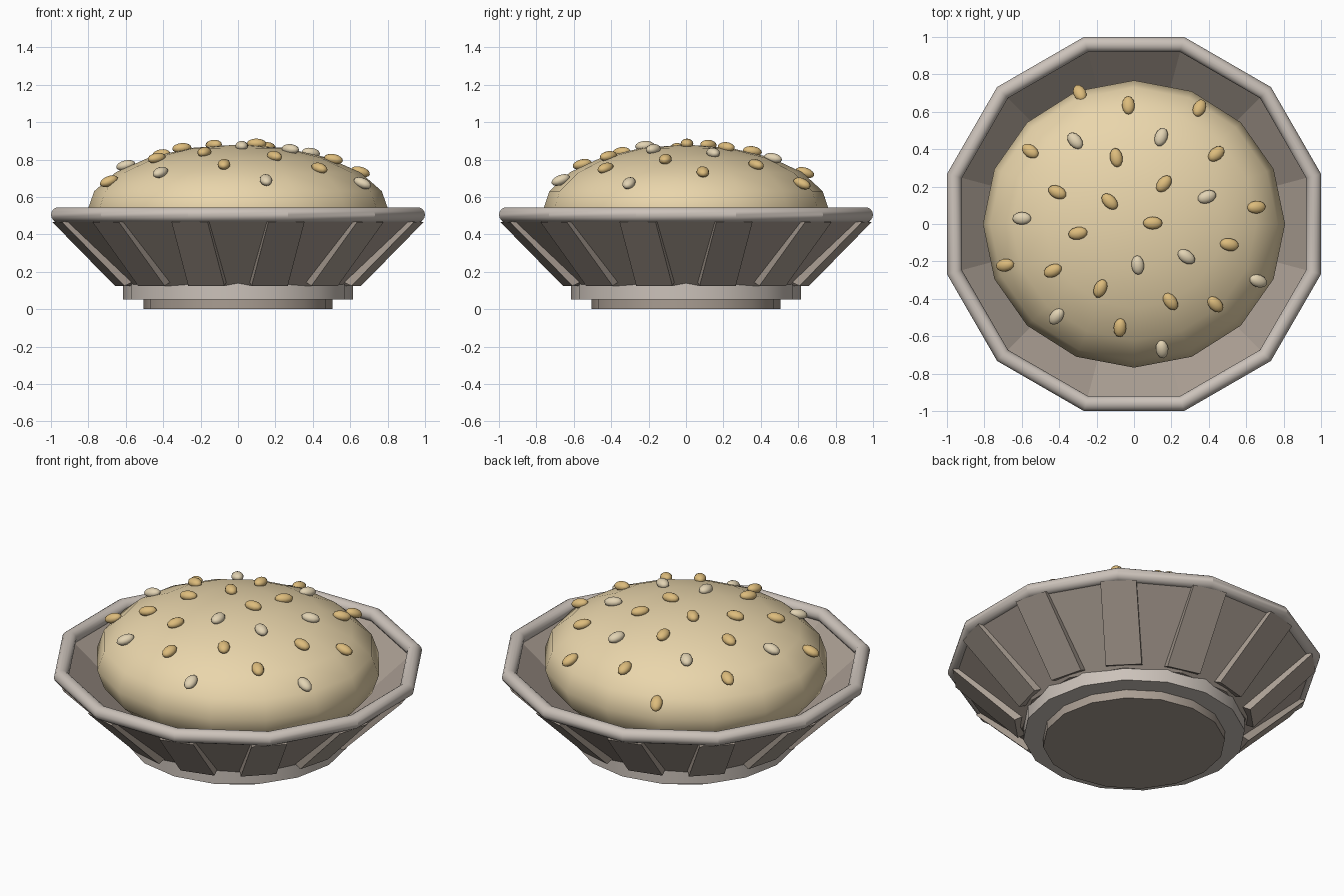
import bpy, bmesh, math
from math import sin, cos, pi, radians
from mathutils import Matrix, Vector

if "Cube" in bpy.data.objects:
    bpy.data.objects.remove(bpy.data.objects["Cube"])


def material(name, rgb):
    m = bpy.data.materials.new(name)
    m.diffuse_color = (*rgb, 1)
    m.use_nodes = True
    m.node_tree.nodes["Principled BSDF"].inputs["Base Color"].default_value = m.diffuse_color
    return m


stone = material("stone", (0.40, 0.34, 0.29))
pale_stone = material("pale_stone", (0.60, 0.54, 0.49))
dough = material("dough", (0.82, 0.67, 0.41))
gold = material("gold_seed", (0.72, 0.50, 0.20))
cream = material("cream_seed", (0.76, 0.65, 0.45))


def add_object(name, bm, mat, smooth=None):
    me = bpy.data.meshes.new(name)
    bmesh.ops.recalc_face_normals(bm, faces=bm.faces)
    bm.to_mesh(me)
    bm.free()
    me.materials.append(mat)
    ob = bpy.data.objects.new(name, me)
    bpy.context.collection.objects.link(ob)
    if smooth:
        bpy.ops.object.select_all(action='DESELECT')
        ob.select_set(True)
        bpy.context.view_layer.objects.active = ob
        bpy.ops.object.shade_smooth_by_angle(angle=radians(smooth))
    return ob


def lathe(name, profile, sides, offset, mat, smooth=None, closed=False):
    """Turn (radius, z) points around z; open profiles get end caps."""
    bm = bmesh.new()
    rings = []
    for i in range(sides):
        a = offset + 2 * pi * i / sides
        rings.append([bm.verts.new((r * cos(a), r * sin(a), z)) for r, z in profile])
    n = len(profile)
    for i in range(sides):
        p, q = rings[i], rings[(i + 1) % sides]
        for j in range(n if closed else n - 1):
            k = (j + 1) % n
            bm.faces.new((p[j], q[j], q[k], p[k]))
    if not closed:
        bm.faces.new([r[0] for r in rings])
        bm.faces.new([r[-1] for r in rings])
    return add_object(name, bm, mat, smooth)


C = cos(pi / 12)   # flat-to-corner ratio of the twelve-sided bowl

# Base foot and ring
lathe("foot", [(0.505, 0), (0.505, 0.06)], 16, 0, stone, 30)
lathe("base_ring", [(0.615, 0.052), (0.615, 0.14)], 16, 0, pale_stone, 30)

# Faceted bowl wall, outside then inside
wall = [(0.60, 0.125), (0.975, 0.48), (0.945, 0.49), (0.575, 0.15)]
lathe("bowl", [(r / C, z) for r, z in wall], 12, pi / 12, stone)

# Rounded rim with mitred corners
rim = [((0.96 + 0.04 * cos(t * pi / 8)) / C, 0.505 + 0.04 * sin(t * pi / 8)) for t in range(16)]
lathe("rim", rim, 12, pi / 12, pale_stone, 28, closed=True)

# Ribs that emerge from the bowl corners towards the base
for i in range(12):
    bm = bmesh.new()
    turn = Matrix.Rotation(pi / 12 + i * pi / 6, 3, 'Z')
    section = [(0.655, 0.125), (1.0, 0.465), (0.97, 0.475), (0.61, 0.145)]
    a, b = [[bm.verts.new(turn @ Vector((r, y, z))) for r, z in section] for y in (-0.1, 0.1)]
    bm.faces.new(a)
    bm.faces.new(b)
    for j in range(4):
        k = (j + 1) % 4
        bm.faces.new((a[j], a[k], b[k], b[j]))
    add_object(f"rib_{i + 1}", bm, stone)

# Domed bun
A, B, H, Z0 = 0.808, 0.768, 0.36, 0.52
bm = bmesh.new()
bmesh.ops.create_uvsphere(bm, u_segments=16, v_segments=10, radius=1)
bmesh.ops.transform(bm, matrix=Matrix.Translation((0, 0, Z0)) @ Matrix.Diagonal((A, B, H, 1)), verts=bm.verts)
add_object("bun", bm, dough, 60)

# Seeds: x, y, heading in degrees, grouped by colour
gold_seeds = [
    (-0.29, 0.70, 115), (-0.03, 0.635, 92), (0.35, 0.62, 65), (-0.555, 0.39, 145),
    (-0.095, 0.355, 100), (0.44, 0.375, 40), (-0.41, 0.17, 155), (-0.13, 0.12, 135),
    (0.16, 0.215, 50), (0.655, 0.09, 5), (0.10, 0.005, 0), (-0.30, -0.05, 10),
    (0.51, -0.11, 170), (-0.69, -0.22, 12), (-0.435, -0.25, 25), (-0.18, -0.345, 65),
    (0.195, -0.415, 125), (0.435, -0.43, 135), (-0.075, -0.555, 85)]
cream_seeds = [
    (-0.315, 0.445, 130), (0.145, 0.465, 70), (0.39, 0.145, 20), (-0.60, 0.03, 0),
    (0.02, -0.22, 95), (0.28, -0.175, 145), (0.665, -0.305, 160), (-0.415, -0.495, 50),
    (0.15, -0.67, 97)]
for label, seeds, mat in (("gold_seed", gold_seeds, gold), ("cream_seed", cream_seeds, cream)):
    for i, (x, y, deg) in enumerate(seeds):
        h = math.sqrt(max(0.05, 1 - (x / A) ** 2 - (y / B) ** 2))
        normal = Vector((x / A ** 2, y / B ** 2, h / H))
        normal = (normal.normalized() + Vector((0, 0, 1))).normalized()
        tilt = Vector((0, 0, 1)).rotation_difference(normal).to_matrix().to_4x4()
        bm = bmesh.new()
        bmesh.ops.create_uvsphere(bm, u_segments=12, v_segments=8, radius=1)
        place = (Matrix.Translation((x, y, Z0 + H * h + 0.008)) @ tilt
                 @ Matrix.Rotation(radians(deg), 4, 'Z') @ Matrix.Diagonal((0.052, 0.034, 0.027, 1)))
        bmesh.ops.transform(bm, matrix=place, verts=bm.verts)
        add_object(f"{label}_{i + 1}", bm, mat, 70)
